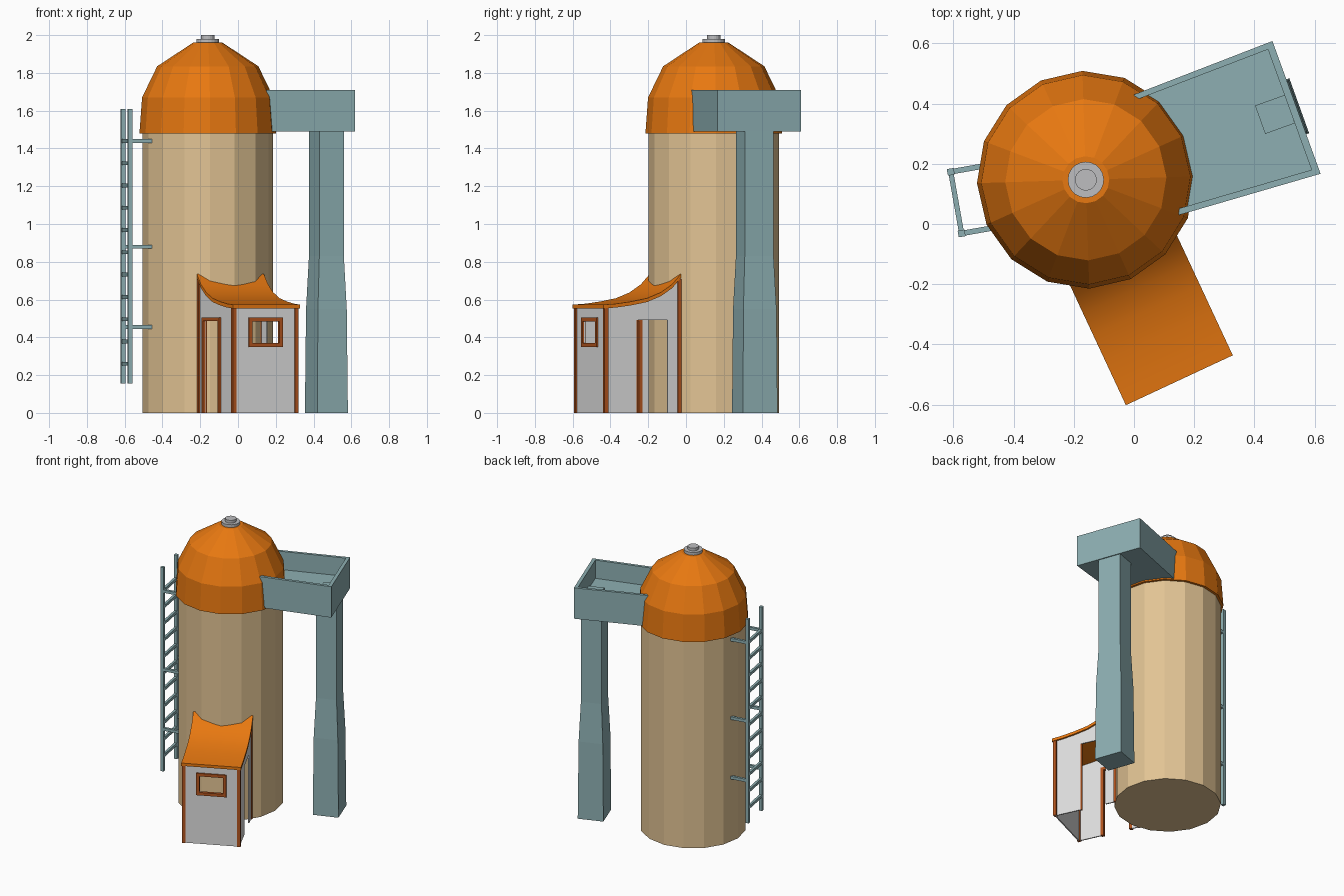
import bpy, bmesh
from math import sin, cos, pi, radians
from mathutils import Matrix

if "Cube" in bpy.data.objects:
    bpy.data.objects.remove(bpy.data.objects["Cube"], do_unlink=True)


def material(name, r, g, b):
    colour = [(c / 255 / 12.92 if c < 11 else ((c / 255 + 0.055) / 1.055) ** 2.4) for c in (r, g, b)] + [1]
    m = bpy.data.materials.new(name)
    m.use_nodes = True
    m.diffuse_color = colour
    m.node_tree.nodes["Principled BSDF"].inputs["Base Color"].default_value = colour
    return m


tan = material("tan_plaster", 226, 196, 148)
orange = material("orange_roofing", 235, 122, 17)
teal = material("teal_metal", 141, 175, 178)
white = material("pale_wall", 222, 222, 222)
brown = material("brown_trim", 178, 84, 30)
grey = material("grey_metal", 190, 190, 192)


def frame(x, y, angle):
    return Matrix.Translation((x, y, 0)) @ Matrix.Rotation(radians(angle), 4, "Z")


WORLD = Matrix()
TOWER = (-0.16, 0.147)
ROUND = frame(*TOWER, 1.8)
LADDER = frame(*TOWER, 10)
SHED = frame(*TOWER, 25)      # local -y points out of the shed front
POST = frame(0.468, 0.364, 19.8)


def loft(name, rings, mat, place=WORLD):
    """Closed solid through rings of equal point count."""
    bm = bmesh.new()
    loops = [[bm.verts.new(p) for p in ring] for ring in rings]
    n = len(loops[0])
    for a, b in zip(loops, loops[1:]):
        for i in range(n):
            j = (i + 1) % n
            bm.faces.new((a[i], a[j], b[j], b[i]))
    bm.faces.new(loops[0])
    bm.faces.new(loops[-1])
    bmesh.ops.recalc_face_normals(bm, faces=bm.faces)
    me = bpy.data.meshes.new(name)
    bm.to_mesh(me)
    bm.free()
    me.materials.append(mat)
    ob = bpy.data.objects.new(name, me)
    ob.matrix_world = place
    bpy.context.scene.collection.objects.link(ob)
    return ob


def prism(name, pts, z0, z1, mat, place=WORLD):
    return loft(name, [[(x, y, z) for x, y in pts] for z in (z0, z1)], mat, place)


def rect(x0, x1, y0, y1):
    return [(x0, y0), (x1, y0), (x1, y1), (x0, y1)]


def box(name, x0, x1, y0, y1, z0, z1, mat, place=WORLD):
    return prism(name, rect(x0, x1, y0, y1), z0, z1, mat, place)


def lathe(name, profile, sides, mat):
    ring = lambda r, z: [(r * cos(2 * pi * i / sides), r * sin(2 * pi * i / sides), z) for i in range(sides)]
    return loft(name, [ring(r, z) for r, z in profile], mat, ROUND)


# Tower, dome and cap
lathe("tower_body", [(0.345, 0), (0.345, 1.5)], 16, tan)
lathe("dome", [(0.362, 1.48), (0.348, 1.67), (0.268, 1.835), (0.078, 1.96)], 16, orange)
lathe("cap_base", [(0.06, 1.955), (0.06, 1.98)], 20, grey)
lathe("cap_knob", [(0.036, 1.98), (0.036, 2.0)], 20, grey)

# Ladder
for side in (-1, 1):
    y = side * 0.104
    box("ladder_rail", -0.449, -0.426, y - 0.011, y + 0.011, 0.155, 1.61, teal, LADDER)
    for z in (0.455, 0.88, 1.44):
        box("ladder_bracket", -0.43, -0.31, y - 0.009, y + 0.009, z - 0.01, z + 0.01, teal, LADDER)
for i in range(11):
    z = 0.26 + i * 0.118
    box("ladder_rung", -0.446, -0.429, -0.104, 0.104, z - 0.01, z + 0.01, teal, LADDER)

# Balcony tray
outer = [(0.0, 0.43), (0.46, 0.608), (0.62, 0.167), (0.15, 0.03)]
inner = [(0.006, 0.412), (0.445, 0.58), (0.59, 0.18), (0.144, 0.05)]
prism("balcony_floor", outer, 1.49, 1.58, teal)
for i in range(3):
    prism("balcony_wall", [outer[i], outer[i + 1], inner[i + 1], inner[i]], 1.58, 1.71, teal)
box("balcony_block", -0.052, 0.052, -0.05, 0.05, 1.575, 1.60, teal, POST)

# Flared support post
loft("support_post",
     [[(x, y, z) for x, y in rect(-a, a, -b, b)]
      for a, b, z in ((0.086, 0.097, 0), (0.081, 0.093, 0.55), (0.069, 0.081, 0.83), (0.069, 0.081, 1.5))],
     teal, POST)

# Shed roof: a sagging sheet
slope = [(0.283, 0.735), (0.335, 0.68), (0.40, 0.638), (0.48, 0.607), (0.576, 0.589), (0.66, 0.578), (0.735, 0.573)]
sheet = slope + [(v, z - 0.02) for v, z in reversed(slope)]
roof = loft("shed_roof", [[(u, -v, z) for v, z in sheet] for u in (-0.196, 0.196)], orange, SHED)
bpy.context.view_layer.objects.active = roof
roof.select_set(True)
bpy.ops.object.shade_smooth_by_angle(angle=radians(35))
roof.select_set(False)

# Shed side walls with doorways
DOOR0, DOOR1, HEAD = 0.356, 0.537, 0.492
under = [(v, z - 0.012) for v, z in slope[:-1]] + [(0.72, 0.562)]
side_wall = [(0.283, 0), (DOOR0, 0), (DOOR0, HEAD), (DOOR1, HEAD), (DOOR1, 0), (0.72, 0)] + under[::-1]
for side in (-1, 1):
    loft("shed_side_wall", [[(side * u, -v, z) for v, z in side_wall] for u in (0.176, 0.184)], white, SHED)
    # Corner posts
    for v, top in ((0.287, 0.71), (0.716, 0.56)):
        u = side * 0.181
        box("corner_post", u - 0.011, u + 0.011, -v - 0.011, -v + 0.011, 0, top, brown, SHED)

# Front wall built around its window opening
W, LOW, HIGH = 0.078, 0.37, 0.485
for u0, u1, z0, z1 in ((-0.18, 0.18, 0, LOW), (-0.18, 0.18, HIGH, 0.562),
                       (-0.18, -W, LOW, HIGH), (W, 0.18, LOW, HIGH)):
    box("shed_front_wall", u0, u1, -0.721, -0.713, z0, z1, white, SHED)

# Window frame
E = 0.021
for u0, u1, z0, z1 in ((-W - E, W + E, LOW - E, LOW), (-W - E, W + E, HIGH, HIGH + E),
                       (-W - E, -W, LOW, HIGH), (W, W + E, LOW, HIGH)):
    box("window_frame", u0, u1, -0.73, -0.71, z0, z1, brown, SHED)

# Door frame on the left-hand opening, and a jamb on the other
for v0, v1, z0, z1 in ((DOOR0 - E, DOOR0, 0, HEAD), (DOOR1, DOOR1 + E, 0, HEAD),
                       (DOOR0 - E, DOOR1 + E, HEAD - 0.006, HEAD + 0.014)):
    box("door_frame", -0.194, -0.172, -v1, -v0, z0, z1, brown, SHED)
box("door_jamb", 0.172, 0.183, -DOOR1, -DOOR1 + 0.01, 0, HEAD, brown, SHED)
